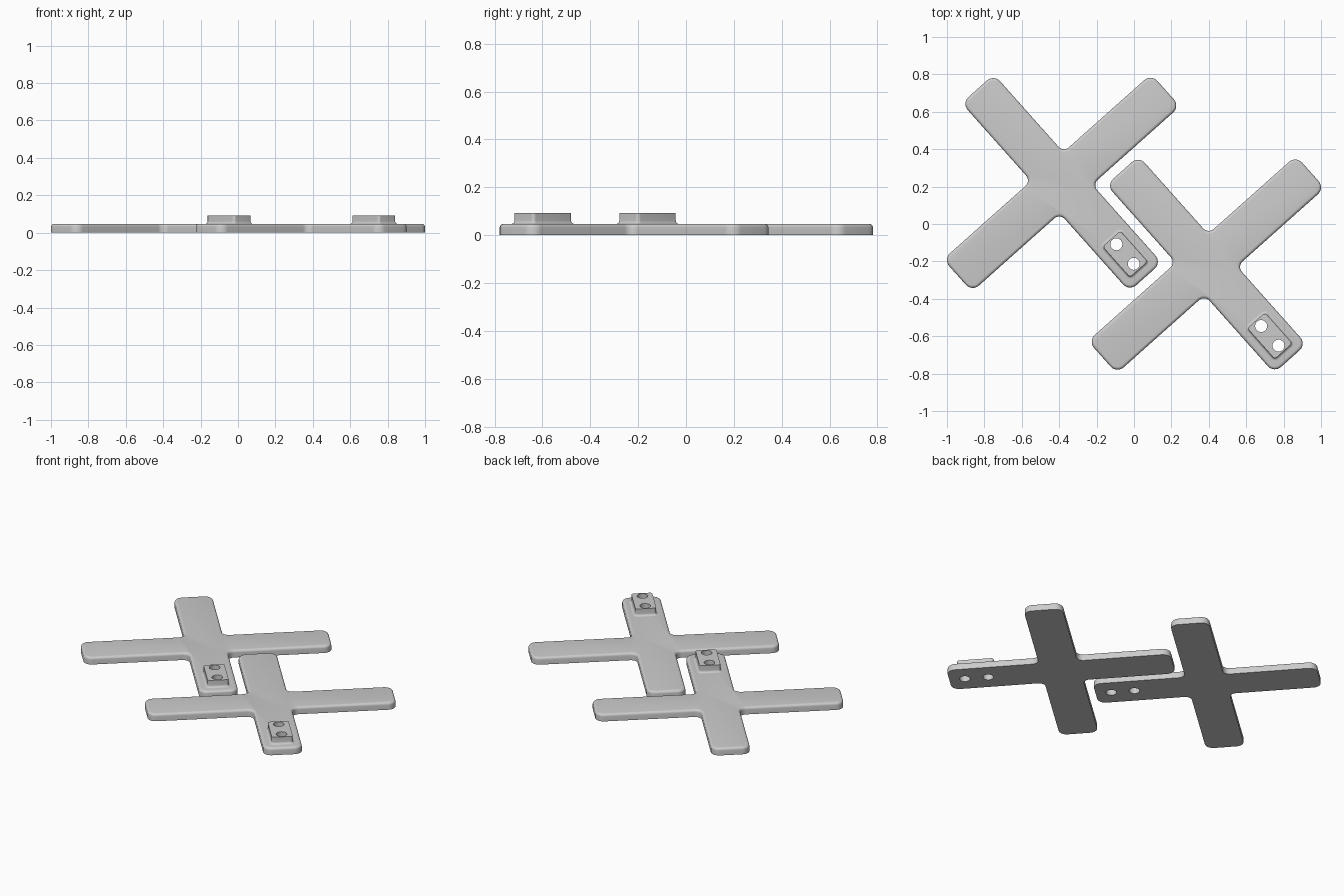
import bpy, bmesh, math
from mathutils import Vector, Matrix

if "Cube" in bpy.data.objects:
    bpy.data.objects.remove(bpy.data.objects["Cube"])

ANGLE = math.radians(41.7)
LONG, SHORT, HALF_W = 0.745, 0.674, 0.116   # half lengths and half width of the cross arms
TIP_R, INNER_R = 0.05, 0.04
PLATE_H, TOP_H = 0.047, 0.093
EDGE_R, PAD_FILLET = 0.016, 0.014
PAD_POS, PAD_A, PAD_B, PAD_R = -0.51, 0.063, 0.11, 0.015
HOLE_GAP, HOLE_R = 0.07, 0.032

metal = bpy.data.materials.new("grey")
metal.diffuse_color = (0.6, 0.6, 0.6, 1)
metal.use_nodes = True
metal.node_tree.nodes["Principled BSDF"].inputs["Base Color"].default_value = metal.diffuse_color


def arc(cx, cy, r, start, end, n=8):
    return [(cx + r * math.cos(math.radians(start + (end - start) * i / n)),
             cy + r * math.sin(math.radians(start + (end - start) * i / n)))
            for i in range(n + 1)]


def cross_outline(d):
    """Cross with rounded tips and filleted inner corners, inset by d."""
    w, r, q = HALF_W - d, TIP_R - d, INNER_R + d
    pts = []
    for k in range(4):
        reach = (LONG if k % 2 == 0 else SHORT) - d
        quarter = arc(reach - r, -w + r, r, -90, 0) + arc(reach - r, w - r, r, 0, 90)
        quarter += arc(w + q, w + q, q, 270, 180)
        turn = Matrix.Rotation(k * math.pi / 2, 2)
        pts += [tuple(turn @ Vector(p)) for p in quarter]
    return pts


def pad_outline(d):
    """Rounded rectangle grown by d."""
    a, b, r = PAD_A - PAD_R, PAD_B - PAD_R, PAD_R + d
    return (arc(a, b, r, 0, 90) + arc(-a, b, r, 90, 180)
            + arc(-a, -b, r, 180, 270) + arc(a, -b, r, 270, 360))


def loft(name, rings):
    """Closed solid through stacked outlines given as (points, z)."""
    bm = bmesh.new()
    loops = [[bm.verts.new((x, y, z)) for x, y in pts] for pts, z in rings]
    for lo, hi in zip(loops, loops[1:]):
        for i in range(len(lo)):
            j = (i + 1) % len(lo)
            bm.faces.new((lo[i], lo[j], hi[j], hi[i]))
    bm.faces.new(loops[0][::-1])
    bm.faces.new(loops[-1])
    bmesh.ops.recalc_face_normals(bm, faces=bm.faces)
    mesh = bpy.data.meshes.new(name)
    bm.to_mesh(mesh)
    bm.free()
    mesh.materials.append(metal)
    obj = bpy.data.objects.new(name, mesh)
    bpy.context.collection.objects.link(obj)
    return obj


steps = [math.radians(90 * i / 5) for i in range(6)]
for label, cx, cy in (("back", -0.387, 0.22), ("front", 0.387, -0.217)):
    # Flat cross with a rounded upper edge
    plate = loft(label + "_cross", [(cross_outline(0), 0)] + [
        (cross_outline(EDGE_R * (1 - math.cos(t))), PLATE_H - EDGE_R * (1 - math.sin(t)))
        for t in steps])

    # Raised pad flaring into the plate
    pad = loft(label + "_pad", [(pad_outline(PAD_FILLET), PLATE_H - 0.001)] + [
        (pad_outline(PAD_FILLET * (1 - math.sin(t))), PLATE_H + PAD_FILLET * (1 - math.cos(t)))
        for t in steps] + [(pad_outline(0), TOP_H)])
    pad.data.transform(Matrix.Translation((0, PAD_POS, 0)))

    # Two screw holes through pad and plate
    for side in (-1, 1):
        circle = arc(0, PAD_POS + side * HOLE_GAP, HOLE_R, 0, 360, 32)[:-1]
        cutter = loft("hole_cutter", [(circle, -0.1), (circle, 0.2)])
        cutter.hide_render = True
        for obj in (plate, pad):
            bpy.context.view_layer.objects.active = obj
            mod = obj.modifiers.new("hole", 'BOOLEAN')
            mod.operation, mod.solver, mod.object = 'DIFFERENCE', 'EXACT', cutter
            bpy.ops.object.modifier_apply(modifier=mod.name)
        bpy.data.objects.remove(cutter)

    # Place and shade
    for obj in (plate, pad):
        obj.location = (cx, cy, 0)
        obj.rotation_euler.z = ANGLE
        bpy.ops.object.select_all(action='DESELECT')
        obj.select_set(True)
        bpy.context.view_layer.objects.active = obj
        bpy.ops.object.shade_smooth_by_angle(angle=math.radians(30))
